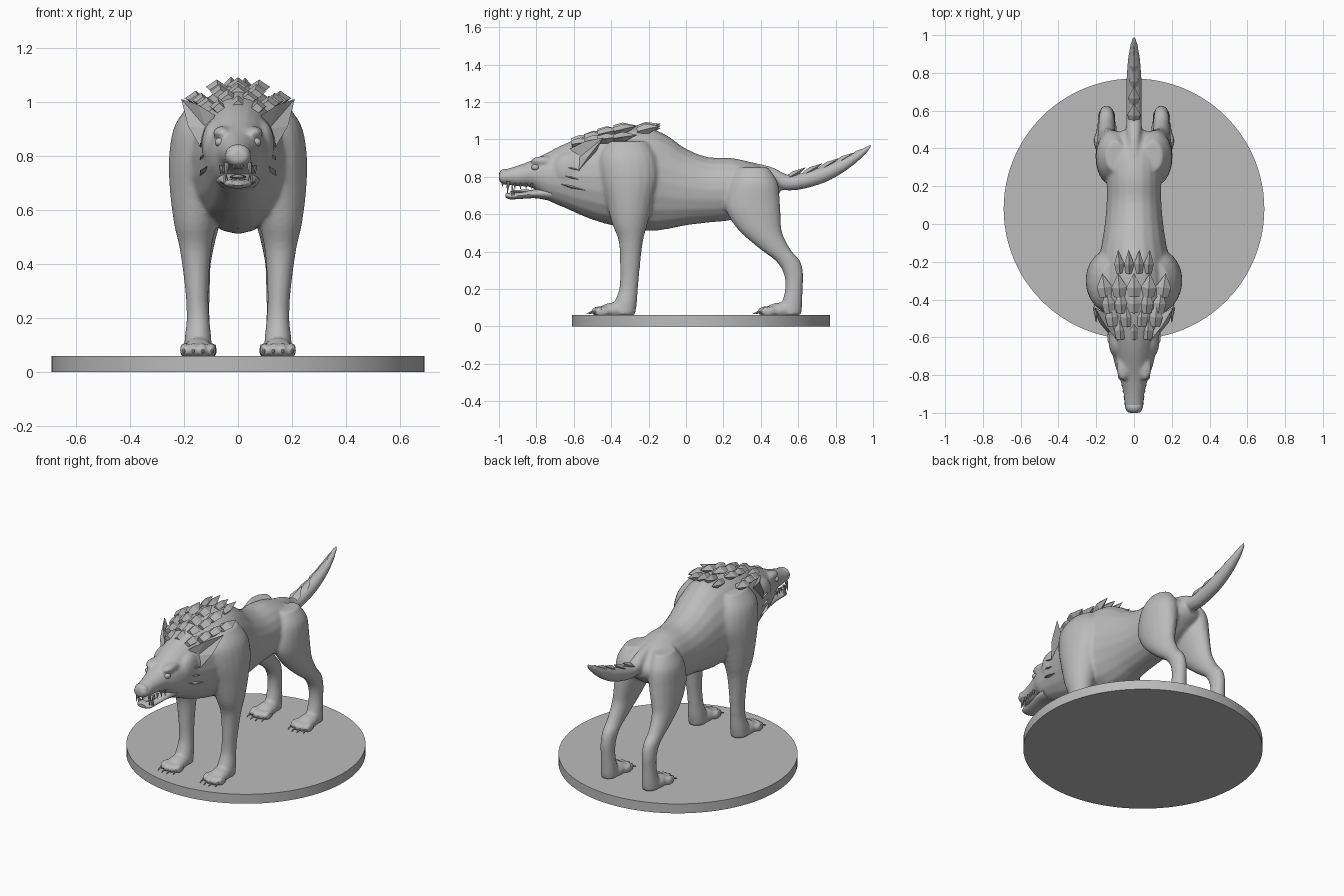
import bpy, bmesh, math
from mathutils import Vector, Matrix

cube = bpy.data.objects.get("Cube")
if cube:
    bpy.data.objects.remove(cube)

GREY = (0.5, 0.5, 0.5, 1)
grey = bpy.data.materials.new("stone grey")
grey.use_nodes = True
grey.diffuse_color = GREY
grey.node_tree.nodes["Principled BSDF"].inputs["Base Color"].default_value = GREY


def finish(name, bm, angle=None):
    bmesh.ops.recalc_face_normals(bm, faces=bm.faces)
    mesh = bpy.data.meshes.new(name)
    bm.to_mesh(mesh)
    bm.free()
    mesh.materials.append(grey)
    ob = bpy.data.objects.new(name, mesh)
    bpy.context.collection.objects.link(ob)
    if angle:
        bpy.ops.object.select_all(action='DESELECT')
        ob.select_set(True)
        bpy.context.view_layer.objects.active = ob
        bpy.ops.object.shade_smooth_by_angle(angle=math.radians(angle))
    return ob


def spline(rows, steps=4):
    """Smooth curve through all the given rows."""
    rows = [Vector(r) for r in rows]
    out = []
    for i in range(len(rows) - 1):
        a, b = rows[max(i - 1, 0)], rows[i]
        c, d = rows[i + 1], rows[min(i + 2, len(rows) - 1)]
        for s in range(steps):
            t = s / steps
            out.append(b + (c - a) * (t / 2) + (a * 2 - b * 5 + c * 4 - d) * (t * t / 2)
                       + (b * 3 - a - c * 3 + d) * (t ** 3 / 2))
    return out + [rows[-1]]


def loft(bm, rows, across, sides=20):
    """Skin ellipses; each row is x, y, z, half width, half depth."""
    rings = []
    for x, y, z, w, h in spline(rows):
        ring = []
        for k in range(sides):
            a = math.tau * k / sides
            ring.append(bm.verts.new(Vector((x, y, z)) + Vector((w * math.cos(a), 0, 0))
                                     + across * (h * math.sin(a))))
        rings.append(ring)
    for p, q in zip(rings, rings[1:]):
        for k in range(sides):
            j = (k + 1) % sides
            bm.faces.new((p[k], p[j], q[j], q[k]))
    bm.faces.new(rings[0])
    bm.faces.new(rings[-1])


def blade(bm, base, tip, width, thick):
    """Ridged pointed tuft, widest a third of the way along."""
    base, tip = Vector(base), Vector(tip)
    d = tip - base
    side = d.cross(Vector((0, 0, 1))).normalized()
    up = side.cross(d).normalized()
    rings = []
    for t, s in ((0, 0.75), (0.4, 1)):
        c = base + d * t
        rings.append([bm.verts.new(c + o * s) for o in
                      (side * width, up * thick, side * -width, up * -thick)])
    end = bm.verts.new(tip)
    bm.faces.new(rings[0])
    for k in range(4):
        j = (k + 1) % 4
        bm.faces.new((rings[0][k], rings[0][j], rings[1][j], rings[1][k]))
        bm.faces.new((rings[1][k], rings[1][j], end))


def spike(bm, base, tip, radius, sides=8):
    d = Vector(tip) - Vector(base)
    m = Matrix.Translation(Vector(base) + d / 2) @ d.to_track_quat('Z', 'Y').to_matrix().to_4x4()
    bmesh.ops.create_cone(bm, cap_ends=True, segments=sides, radius1=radius,
                          radius2=radius * 0.1, depth=d.length, matrix=m)


def ball(bm, centre, size):
    m = Matrix.Translation(centre) @ Matrix.Diagonal((*size, 1))
    bmesh.ops.create_uvsphere(bm, u_segments=16, v_segments=10, radius=1, matrix=m)


UP, BACK = Vector((0, 0, 1)), Vector((0, 1, 0))

# Display disc
bm = bmesh.new()
bmesh.ops.create_cone(bm, cap_ends=True, segments=96, radius1=0.69, radius2=0.69,
                      depth=0.06, matrix=Matrix.Translation((0, 0.08, 0.03)))
finish("base_disc", bm, 30)

# Body from snout to rump: y, top, underside, half width
bm = bmesh.new()
trunk = [(-1, .82, .78, .03), (-.98, .835, .76, .046), (-.9, .86, .75, .055), (-.82, .89, .74, .075),
         (-.75, .925, .68, .1), (-.64, .98, .63, .125), (-.5, 1.03, .57, .16), (-.35, 1.06, .53, .2),
         (-.2, 1.06, .51, .19), (-.1, 1.02, .52, .17), (0, .95, .54, .155), (.12, .905, .555, .145),
         (.25, .9, .57, .145), (.38, .865, .62, .14), (.47, .81, .68, .1), (.5, .78, .71, .05)]
loft(bm, [(0, y, (t + b) / 2, w, (t - b) / 2) for y, t, b, w in trunk], UP)
# Tail
tail = [(.25, .86, .03, .04), (.45, .8, .04, .055), (.55, .768, .042, .042), (.65, .785, .042, .045),
        (.76, .822, .04, .045), (.86, .872, .034, .036), (.94, .925, .022, .024), (.99, .966, .008, .012)]
loft(bm, [(0, y, z, w, h) for y, z, w, h in tail], UP)
# Legs
fore = [(.12, -.31, .99, .06, .1), (.14, -.31, .91, .095, .15), (.14, -.3, .8, .115, .16),
        (.145, -.3, .68, .108, .13), (.157, -.3, .55, .08, .095), (.157, -.295, .45, .058, .064),
        (.152, -.3, .3, .043, .052), (.148, -.307, .2, .042, .05), (.148, -.325, .12, .05, .062),
        (.148, -.335, .06, .052, .062)]
hind = [(.1, .36, .85, .05, .08), (.11, .36, .77, .085, .13), (.12, .355, .66, .083, .148),
        (.13, .37, .58, .073, .137), (.14, .405, .5, .06, .11), (.145, .48, .41, .046, .08),
        (.145, .545, .35, .042, .065), (.145, .575, .28, .04, .052), (.145, .577, .2, .04, .047),
        (.145, .565, .11, .046, .056), (.145, .56, .06, .047, .056)]
for s in (-1, 1):
    for leg in (fore, hind):
        loft(bm, [(s * r[0], *r[1:]) for r in leg], BACK)
    for x, y in ((.148, -.39), (.145, .5)):
        ball(bm, (s * x, y, .085), (.055, .075, .042))
        for k in range(4):
            ball(bm, (s * x + (k - 1.5) * .033, y - .06 - (.015 if k in (1, 2) else 0), .08),
                 (.018, .045, .028))
    # Brow and cheek swellings
    ball(bm, (s * .058, -.76, .885), (.035, .07, .025))
    ball(bm, (s * .09, -.62, .84), (.045, .09, .09))
body = finish("body", bm)
rm = body.modifiers.new("Merge", 'REMESH')
rm.mode = 'VOXEL'
rm.voxel_size = 0.0095
rm.use_smooth_shade = True
sm = body.modifiers.new("Soften", 'SMOOTH')
sm.factor, sm.iterations = 0.5, 5

# Claws
bm = bmesh.new()
for s in (-1, 1):
    for x, y in ((.148, -.46), (.145, .43)):
        for k in range(4):
            cx, cy = s * x + (k - 1.5) * .035, y - (.015 if k in (1, 2) else 0)
            spike(bm, (cx, cy + .01, .093), (cx, cy - .058, .066), .012)
finish("claws", bm, 40)

# Lower jaw and tongue
bm = bmesh.new()
loft(bm, [(0, -.72, .71, .08, .04), (0, -.8, .71, .07, .025), (0, -.88, .7, .056, .018),
          (0, -.94, .697, .05, .018), (0, -.965, .7, .03, .01)], UP)
ball(bm, (0, -.86, .722), (.03, .08, .009))
finish("lower_jaw", bm, 50)

# Nose and eyes
bm = bmesh.new()
ball(bm, (0, -.968, .812), (.044, .032, .03))
finish("nose", bm, 60)
bm = bmesh.new()
for s in (-1, 1):
    ball(bm, (s * .066, -.805, .85), (.02, .022, .017))
finish("eyes", bm, 60)

# Teeth: large fangs in front, small ones behind
bm = bmesh.new()
for s in (-1, 1):
    spike(bm, (s * .042, -.95, .775), (s * .046, -.955, .71), .011)
    spike(bm, (s * .044, -.925, .7), (s * .05, -.93, .76), .01)
    for k in range(4):
        spike(bm, (s * (.048 + k * .005), -.915 + k * .03, .765), (s * (.05 + k * .005), -.915 + k * .03, .732), .008)
    spike(bm, (s * .015, -.98, .77), (s * .015, -.982, .745), .007)
finish("teeth", bm, 40)

# Ears: folded pointed leaves, hollow towards the front
bm = bmesh.new()
for s in (-1, 1):
    tip, inner, outer, back, hollow = [bm.verts.new((s * x, y, z)) for x, y, z in (
        (.21, -.44, 1.01), (.085, -.62, .95), (.135, -.58, .825), (.1, -.5, .9), (.115, -.575, .9))]
    mid_in, mid_out = [bm.verts.new((s * x, y, z)) for x, y, z in ((.15, -.54, .99), (.185, -.52, .91))]
    for f in ((tip, mid_in, hollow), (mid_in, inner, hollow), (tip, hollow, mid_out),
              (mid_out, hollow, outer), (tip, back, mid_in), (mid_in, back, inner),
              (tip, mid_out, back), (mid_out, outer, back), (inner, back, outer, hollow)):
        bm.faces.new(f)
    # Cheek fur
    for z in (.86, .81, .76):
        blade(bm, (s * .095, -.66, z), (s * .14, -.53, z - .035), .03, .012)
finish("ears_and_cheek_fur", bm)

# Mane: overlapping rows of tufts, y, z, half span, count
bm = bmesh.new()
for y, z, span, count in ((-.61, .985, .07, 3), (-.54, 1.01, .11, 4), (-.47, 1.035, .13, 5),
                          (-.385, 1.055, .15, 5), (-.26, 1.055, .075, 4)):
    for k in range(count):
        x = span * (2 * k / (count - 1) - 1)
        low = z - 2.2 * x * x
        lift = .03 if k % 2 else .018
        blade(bm, (x, y, low), (x * 1.12, y + .125, low + lift), span / count * 1.35, .028)
finish("mane", bm)

# Saw-toothed tail fur
bm = bmesh.new()
for y, z in ((.54, .8), (.63, .822), (.72, .85), (.8, .88), (.88, .91)):
    blade(bm, (0, y, z - .01), (0, y + .1, z + .05), .035 - (y - .54) * .05, .018)
finish("tail_fur", bm)
